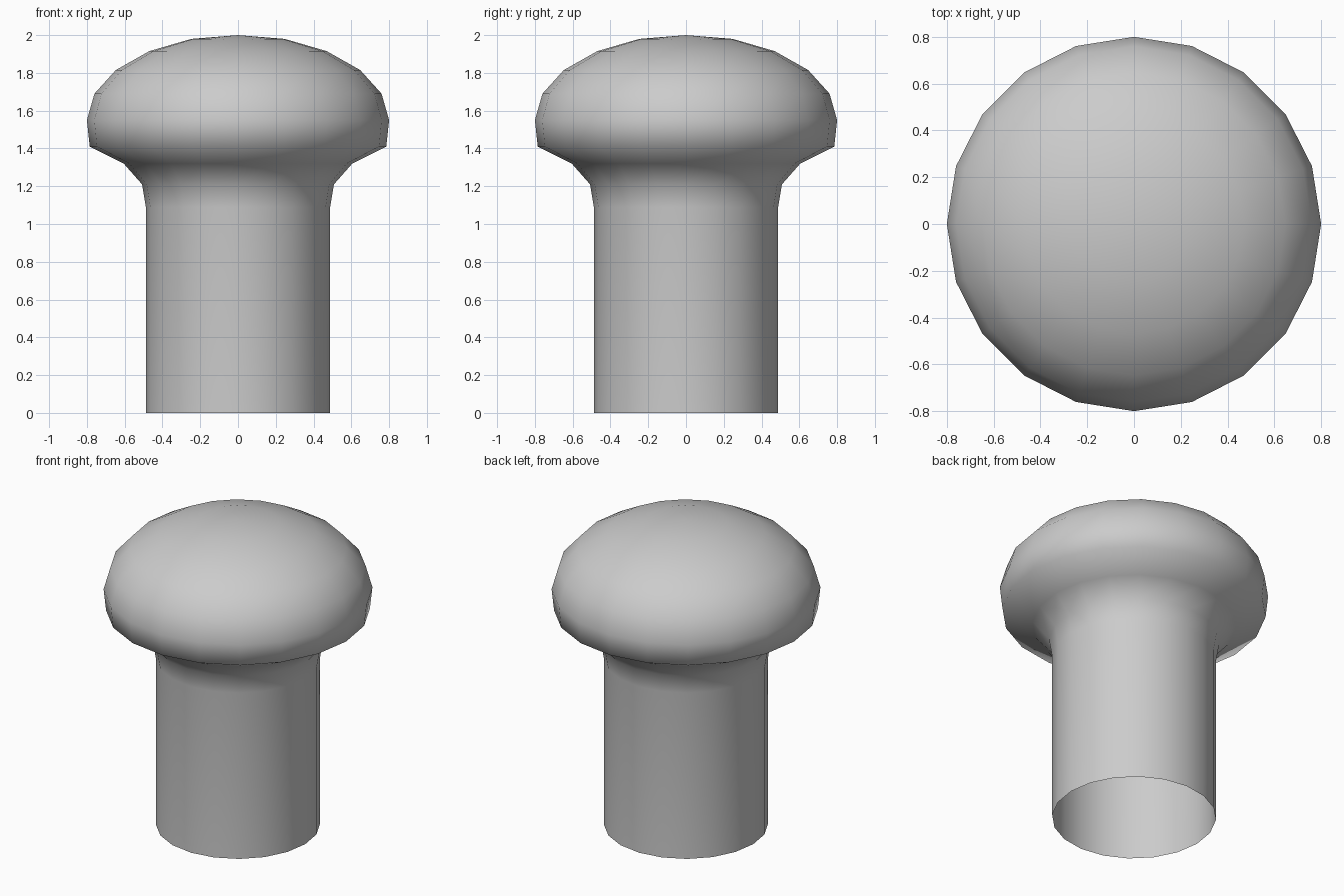
import bpy, bmesh, math

if "Cube" in bpy.data.objects:
    bpy.data.objects.remove(bpy.data.objects["Cube"])

SEGMENTS = 20

# Half profile (radius, height) from the open foot up to the crown
PROFILE = [(0.488, 0.0), (0.488, 1.09), (0.508, 1.21), (0.605, 1.32),
           (0.785, 1.41), (0.80, 1.55), (0.76, 1.69), (0.647, 1.815),
           (0.47, 1.915), (0.247, 1.98)]
TOP = 2.0

bm = bmesh.new()

# Rings of the stem and head
rings = []
for r, z in PROFILE:
    rings.append([bm.verts.new((r * math.cos(2 * math.pi * i / SEGMENTS),
                                r * math.sin(2 * math.pi * i / SEGMENTS), z))
                  for i in range(SEGMENTS)])

# Side walls
for low, high in zip(rings, rings[1:]):
    for i in range(SEGMENTS):
        j = (i + 1) % SEGMENTS
        bm.faces.new((low[i], low[j], high[j], high[i]))

# Crown fan
crown = bm.verts.new((0, 0, TOP))
for i in range(SEGMENTS):
    bm.faces.new((rings[-1][i], rings[-1][(i + 1) % SEGMENTS], crown))

# Smooth shading over the whole knob
for f in bm.faces:
    f.smooth = True

mesh = bpy.data.meshes.new("knob")
bm.to_mesh(mesh)
bm.free()
knob = bpy.data.objects.new("knob", mesh)
bpy.context.collection.objects.link(knob)
